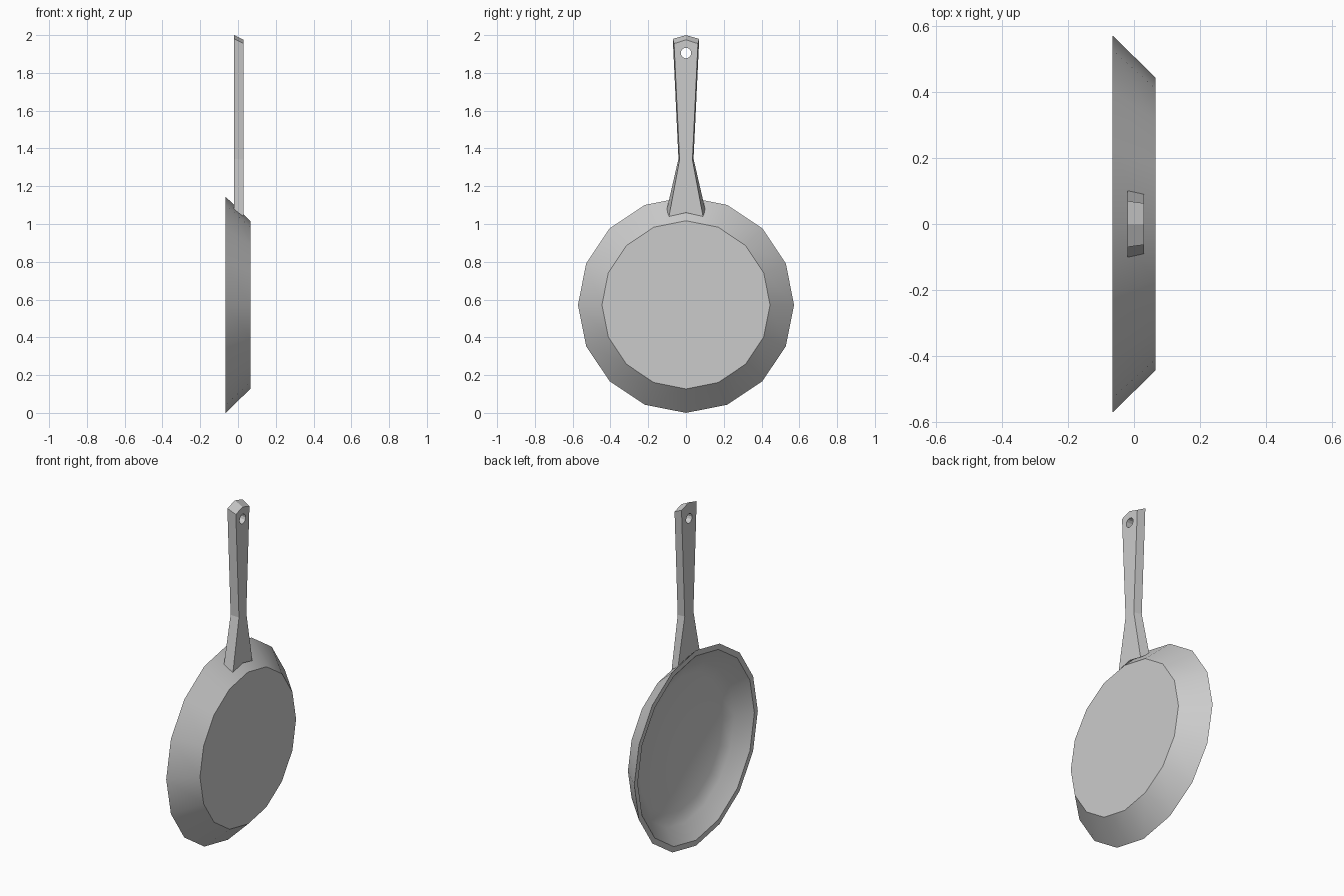
import bpy, bmesh, math

if "Cube" in bpy.data.objects:
    bpy.data.objects.remove(bpy.data.objects["Cube"], do_unlink=True)

SIDES = 16
CENTRE_Z = 0.572

metal = bpy.data.materials.new("light_grey_metal")
metal.use_nodes = True
GREY = (0.6, 0.6, 0.6, 1)
metal.diffuse_color = GREY
metal.node_tree.nodes["Principled BSDF"].inputs["Base Color"].default_value = GREY


def finish(name, bm):
    """Turn a bmesh into a named, coloured object."""
    bmesh.ops.recalc_face_normals(bm, faces=bm.faces)
    mesh = bpy.data.meshes.new(name)
    bm.to_mesh(mesh)
    bm.free()
    mesh.materials.append(metal)
    obj = bpy.data.objects.new(name, mesh)
    bpy.context.collection.objects.link(obj)
    return obj


def select_only(obj):
    bpy.ops.object.select_all(action='DESELECT')
    obj.select_set(True)
    bpy.context.view_layer.objects.active = obj


# Pan: profile (x, radius) from the base, over the rim, into the dished inside
profile = [(0.065, 0.445), (-0.065, 0.572), (-0.065, 0.54),
           (0.005, 0.455), (0.035, 0.39)]
bm = bmesh.new()
rings = []
for x, r in profile:
    rings.append([bm.verts.new((x, r * math.sin(i * math.tau / SIDES),
                                CENTRE_Z + r * math.cos(i * math.tau / SIDES)))
                  for i in range(SIDES)])
bm.faces.new(rings[0])
for a, b in zip(rings, rings[1:]):
    for i in range(SIDES):
        j = (i + 1) % SIDES
        bm.faces.new((a[i], a[j], b[j], b[i]))
middle = bm.verts.new((0.045, 0, CENTRE_Z))
for i in range(SIDES):
    bm.faces.new((rings[-1][i], rings[-1][(i + 1) % SIDES], middle))
pan = finish("pan", bm)
select_only(pan)
bpy.ops.object.shade_smooth_by_angle(angle=math.radians(32))

# Handle: half outlines (y, z) of the wide back and narrower front
back = [(0, 2.0), (0.07, 1.98), (0.04, 1.345), (0.102, 1.075), (0, 1.085)]
front = [(0, 1.975), (0.063, 1.955), (0.034, 1.34), (0.09, 1.04), (0, 1.06)]
bm = bmesh.new()
for side in (1, -1):
    vb = [bm.verts.new((-0.02, side * y, z)) for y, z in back]
    vf = [bm.verts.new((0.03, side * y, z)) for y, z in front]
    for k in range(len(back) - 1):
        bm.faces.new((vb[k], vb[k + 1], vf[k + 1], vf[k]))
    # Upper grip and lower flare, split at the waist
    for loop in (vb, vf):
        bm.faces.new(loop)
bmesh.ops.remove_doubles(bm, verts=bm.verts, dist=0.0001)
bmesh.ops.dissolve_limit(bm, angle_limit=0.01, verts=bm.verts, edges=bm.edges)
handle = finish("handle", bm)

# Hanging hole near the top of the handle
bpy.ops.mesh.primitive_cylinder_add(vertices=12, radius=0.028, depth=0.3,
                                    location=(0, 0, 1.905),
                                    rotation=(0, math.pi / 2, 0))
cutter = bpy.context.object
cutter.name = "hole_cutter"
cutter.hide_render = True
cutter.data.materials.append(metal)
cut = handle.modifiers.new("hanging_hole", 'BOOLEAN')
cut.operation = 'DIFFERENCE'
cut.solver = 'EXACT'
cut.object = cutter
select_only(handle)
bpy.ops.object.modifier_apply(modifier=cut.name)
bpy.data.objects.remove(cutter, do_unlink=True)
